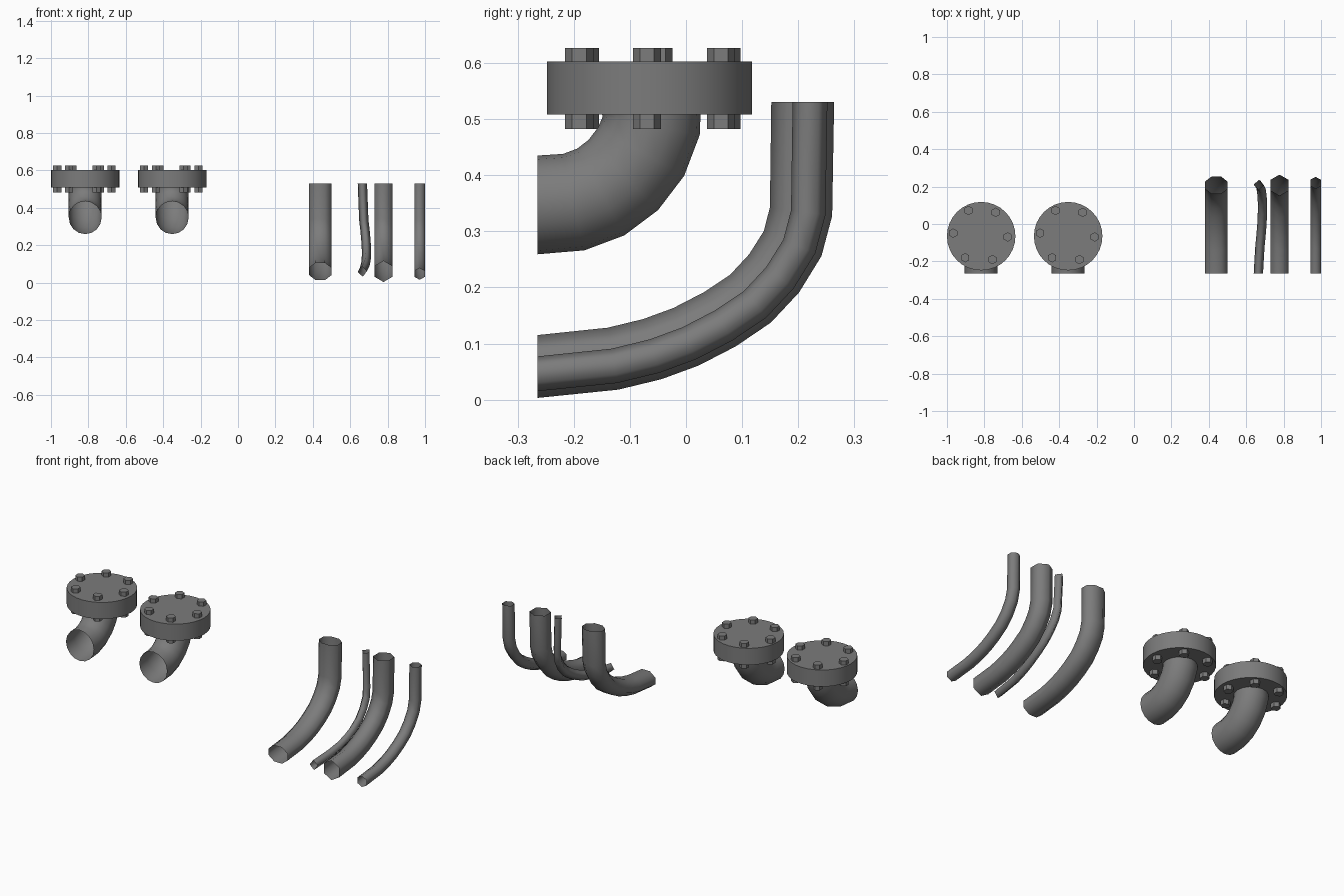
import bpy, bmesh
from math import sin, cos, tau, radians
from mathutils import Vector

cube = bpy.data.objects.get("Cube")
if cube:
    bpy.data.objects.remove(cube)

grey = bpy.data.materials.new("Pipe grey")
grey.use_nodes = True
grey.diffuse_color = (0.2, 0.2, 0.2, 1)
grey.node_tree.nodes["Principled BSDF"].inputs["Base Color"].default_value = (0.2, 0.2, 0.2, 1)


def finish(bm, name, smooth_all=False):
    mesh = bpy.data.meshes.new(name)
    bm.to_mesh(mesh)
    bm.free()
    mesh.materials.append(grey)
    obj = bpy.data.objects.new(name, mesh)
    bpy.context.collection.objects.link(obj)
    bpy.ops.object.select_all(action='DESELECT')
    obj.select_set(True)
    bpy.context.view_layer.objects.active = obj
    if smooth_all:
        bpy.ops.object.shade_smooth()
    else:
        bpy.ops.object.shade_smooth_by_angle(angle=radians(30))
    return obj


def tube(name, x, path, rx, rn, sides, phase=0.0, grow=0.0, bow=0.0):
    """Open tube along a (y, z) path; grow shifts it outward, bow bends it in x."""
    bm = bmesh.new()
    pts = [Vector((0, y, z)) for y, z in path]
    last = len(pts) - 1
    rings = []
    for i, p in enumerate(pts):
        if i == 0:
            t = Vector((0, 1, 0))
        elif i == last:
            t = Vector((0, 0, 1))
        else:
            t = ((p - pts[i - 1]).normalized() + (pts[i + 1] - p).normalized()).normalized()
        side = Vector((1, 0, 0))
        n = side.cross(t)
        c = p - n * grow + side * (x + bow * sin(tau / 2 * i / last))
        rings.append([bm.verts.new(c + side * rx * cos(a) + n * rn * sin(a))
                      for a in (phase + tau * k / sides for k in range(sides))])
    for a, b in zip(rings, rings[1:]):
        for k in range(sides):
            j = (k + 1) % sides
            bm.faces.new((a[k], a[j], b[j], b[k]))
    bmesh.ops.recalc_face_normals(bm, faces=bm.faces)
    return finish(bm, name, smooth_all=True)


def cylinder(name, x, y, z0, z1, r, sides):
    bm = bmesh.new()
    bmesh.ops.create_cone(bm, cap_ends=True, segments=sides, radius1=r, radius2=r, depth=z1 - z0)
    bmesh.ops.translate(bm, verts=bm.verts, vec=(x, y, (z0 + z1) / 2))
    return finish(bm, name)


# Flanged elbows
elbow_path = [(-.265, .347), (-.2, .352), (-.152, .37), (-.112, .4),
              (-.08, .442), (-.062, .488), (-.062, .51)]
for label, x in (("right", -.817), ("left", -.352)):
    cylinder(label + "_flange", x, -.065, .508, .603, .183, 32)
    tube(label + "_elbow", x, elbow_path, .088, .088, 16)
    for k in range(6):
        a = tau * k / 6 - radians(4)
        cylinder(f"{label}_bolt_{k + 1}", x - .004 + .146 * cos(a), -.059 + .146 * sin(a),
                 .482, .627, .025, 6)

# Bent open pipes
bend = [(-.265, .059), (-.13, .073), (-.06, .09), (0, .112), (.06, .143), (.115, .18),
        (.157, .225), (.19, .278), (.205, .335), (.208, .53)]
tube("wide_pipe", .44, bend, .065, .05, 8, phase=tau / 16)
tube("thin_bowed_pipe", .665, bend, .025, .028, 4, phase=.1, bow=.022)
tube("hexagonal_pipe", .778, bend, .056, .056, 6, phase=tau / 12)
tube("slim_pipe", .971, bend, .033, .031, 6, phase=tau / 12, grow=.013)
